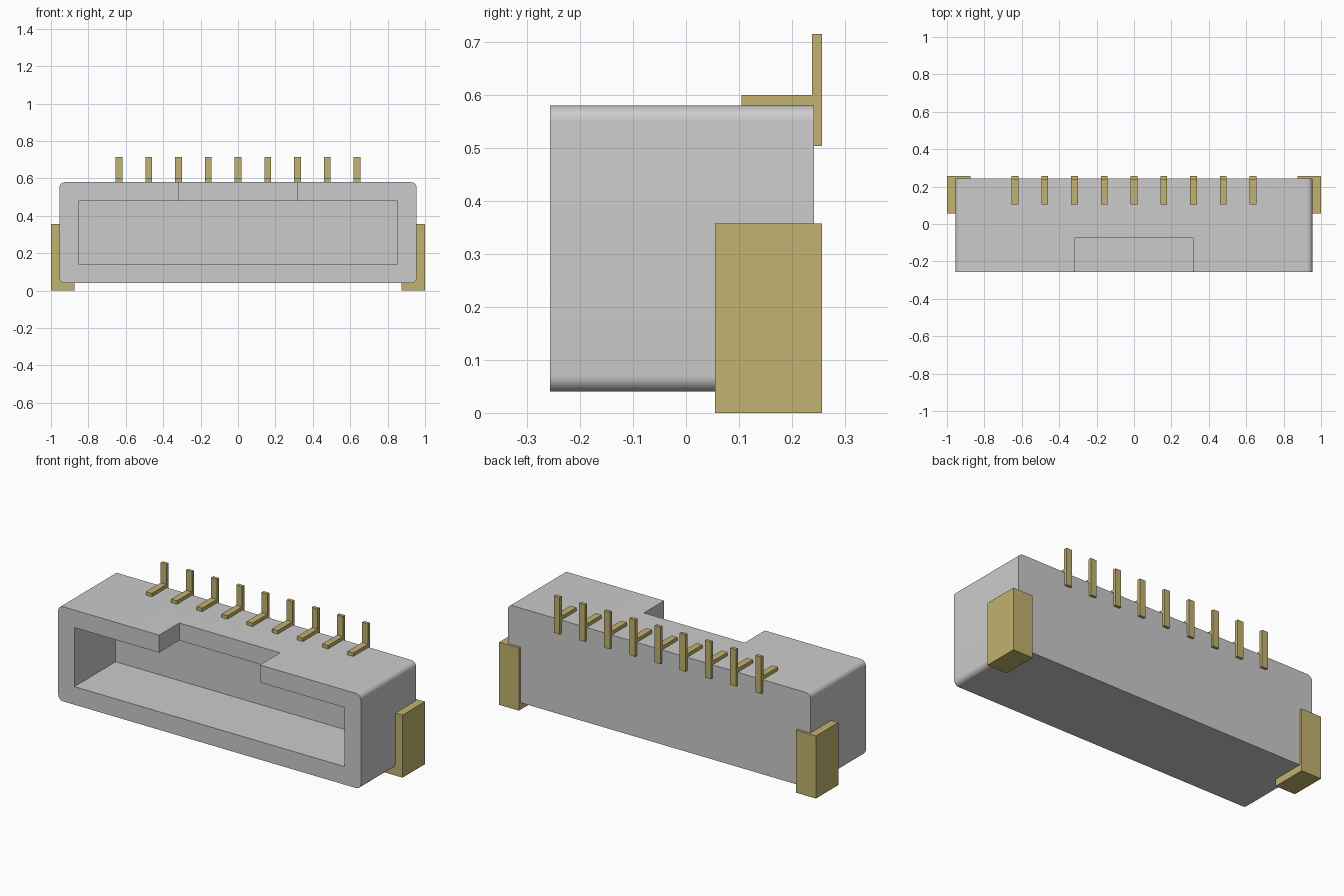
import bpy, bmesh, math

old = bpy.data.objects.get("Cube")
if old:
    bpy.data.objects.remove(old, do_unlink=True)


def material(name, rgb):
    m = bpy.data.materials.new(name)
    m.use_nodes = True
    m.diffuse_color = (*rgb, 1)
    m.node_tree.nodes["Principled BSDF"].inputs["Base Color"].default_value = (*rgb, 1)
    return m


GREY = material("light grey plastic", (0.60, 0.60, 0.60))
GOLD = material("dull gold metal", (0.54, 0.445, 0.16))


def link(name, bm, mat):
    bmesh.ops.recalc_face_normals(bm, faces=bm.faces)
    mesh = bpy.data.meshes.new(name)
    bm.to_mesh(mesh)
    bm.free()
    mesh.materials.append(mat)
    ob = bpy.data.objects.new(name, mesh)
    bpy.context.collection.objects.link(ob)
    return ob


def box(name, x, y, z, mat, round_edges=0):
    """Box from (low, high) ranges; optionally rounds the edges along y."""
    bm = bmesh.new()
    bmesh.ops.create_cube(bm, size=1)
    for v in bm.verts:
        v.co = [r[0] if c < 0 else r[1] for c, r in zip(v.co, (x, y, z))]
    if round_edges:
        edges = [e for e in bm.edges if abs(e.verts[0].co.y - e.verts[1].co.y) > 0.1]
        bmesh.ops.bevel(bm, geom=edges, offset=round_edges, segments=8,
                        profile=0.5, affect='EDGES')
    return link(name, bm, mat)


def prism(name, profile, x0, x1, mat):
    """Extrudes a (y, z) outline from x0 to x1."""
    bm = bmesh.new()
    face = bm.faces.new([bm.verts.new((x0, y, z)) for y, z in profile])
    ext = bmesh.ops.extrude_face_region(bm, geom=[face])
    for v in ext["geom"]:
        if isinstance(v, bmesh.types.BMVert):
            v.co.x = x1
    return link(name, bm, mat)


FRONT, BACK, TOP = -0.257, 0.242, 0.58

# Housing with socket opening and key notch
housing = box("housing", (-0.955, 0.955), (FRONT, BACK), (0.04, TOP), GREY, 0.03)
cutters = [
    box("socket_cutter", (-0.853, 0.853), (-0.4, 0.115), (0.143, 0.48), GREY),
    box("notch_cutter", (-0.318, 0.318), (-0.4, -0.075), (0.3, 0.7), GREY),
]
for cutter in cutters:
    mod = housing.modifiers.new(cutter.name, 'BOOLEAN')
    mod.operation = 'DIFFERENCE'
    mod.solver = 'EXACT'
    mod.object = cutter

bpy.context.view_layer.update()
cut = bpy.data.meshes.new_from_object(
    housing.evaluated_get(bpy.context.evaluated_depsgraph_get()))
housing.modifiers.clear()
housing.data = cut
for cutter in cutters:
    bpy.data.objects.remove(cutter, do_unlink=True)

bpy.ops.object.select_all(action='DESELECT')
housing.select_set(True)
bpy.context.view_layer.objects.active = housing
bpy.ops.object.shade_smooth_by_angle(angle=math.radians(30))

# Row of T-shaped contact pins
PIN = [(0.105, TOP - 0.01), (0.238, TOP - 0.01), (0.238, 0.504), (0.257, 0.504),
       (0.257, 0.715), (0.238, 0.715), (0.238, 0.60), (0.105, 0.60)]
for i in range(9):
    x = (i - 4) * 0.159
    prism(f"contact_pin_{i + 1}", PIN, x - 0.0185, x + 0.0185, GOLD)

# Solder tabs wrapping the rear lower corners
for side, s in (("left", 1), ("right", -1)):
    box(f"{side}_solder_tab", sorted((s * 0.875, s * 1.0)), (0.055, 0.257),
        (0, 0.357), GOLD)
